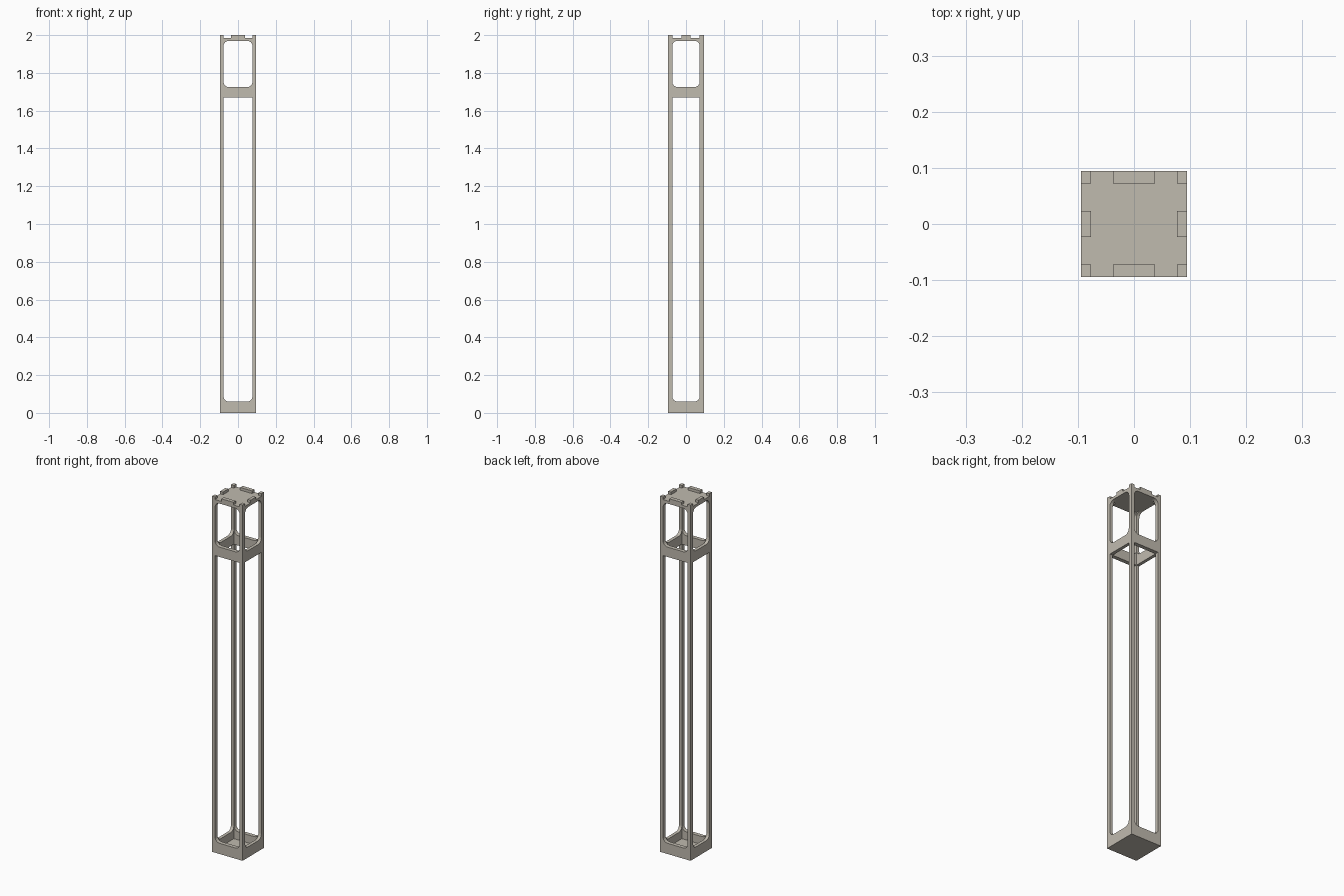
import bpy, bmesh
from math import pi, cos, sin
from mathutils import Matrix, Vector

cube = bpy.data.objects.get("Cube")
if cube:
    bpy.data.objects.remove(cube, do_unlink=True)

HALF = 0.0945              # half of the outer width
POST_X, POST_Y = 0.018, 0.022
TOP, PLATE = 2.0, 0.015
RADIUS = 0.028             # rounded corners of the openings

mat = bpy.data.materials.new("warm_grey")
mat.use_nodes = True
colour = (0.53, 0.495, 0.43, 1)
mat.diffuse_color = colour
mat.node_tree.nodes["Principled BSDF"].inputs["Base Color"].default_value = colour


def finish(name, bm):
    bmesh.ops.recalc_face_normals(bm, faces=bm.faces)
    mesh = bpy.data.meshes.new(name)
    bm.to_mesh(mesh)
    bm.free()
    mesh.materials.append(mat)
    obj = bpy.data.objects.new(name, mesh)
    bpy.context.collection.objects.link(obj)


def box(name, low, high):
    bm = bmesh.new()
    low, high = Vector(low), Vector(high)
    bmesh.ops.create_cube(bm, size=1, matrix=Matrix.Translation((low + high) / 2)
                          @ Matrix.Diagonal((*(high - low), 1)))
    finish(name, bm)


def fillet(half, z, up):
    """Right-hand end curve where a rail flares into its post."""
    pts = []
    for i in range(7):
        a = i / 6 * pi / 2
        pts.append((half - RADIUS * (1 - cos(a)), z + up * RADIUS * (1 - sin(a))))
    return pts


def rail(name, half, outline, thick, angle):
    """Mirror the right half of a profile and extrude it inward from the outer face."""
    outline = outline + [(-x, z) for x, z in reversed(outline)]
    bm = bmesh.new()
    face = bm.faces.new([bm.verts.new((x, -HALF, z)) for x, z in outline])
    new = bmesh.ops.extrude_face_region(bm, geom=[face])["geom"]
    bmesh.ops.translate(bm, vec=(0, thick, 0),
                        verts=[v for v in new if isinstance(v, bmesh.types.BMVert)])
    bmesh.ops.rotate(bm, verts=bm.verts, matrix=Matrix.Rotation(angle, 3, "Z"))
    finish(name, bm)


# Corner posts
for sx, side in ((1, "left"), (-1, "right")):
    for sy, end in ((-1, "front"), (1, "back")):
        x = sorted((sx * HALF, sx * (HALF - POST_X)))
        y = sorted((sy * HALF, sy * (HALF - POST_Y)))
        box(f"{end}_{side}_post", (x[0], y[0], 0), (x[1], y[1], TOP))

# Base, middle and top rails on every side
for i, side in enumerate(("front", "left", "back", "right")):
    if i % 2 == 0:
        half, thick, tab = HALF - POST_X, POST_Y, 0.037
    else:
        half, thick, tab = HALF - POST_Y, POST_X, 0.023
    angle = i * pi / 2
    rail(f"{side}_base_rail", half, [(half, 0)] + fillet(half, 0.06, 1), thick, angle)
    rail(f"{side}_middle_rail", half, [(half, 1.67)] + fillet(half, 1.725, 1), thick, angle)
    edge = TOP - PLATE
    top = fillet(half, edge - PLATE, -1)[::-1]
    top += [(half, edge), (tab, edge), (tab, TOP)]
    rail(f"{side}_top_rail", half, top, thick, angle)

# Floor and roof plates set between the rails
ix, iy = HALF - POST_X, HALF - POST_Y
box("floor_plate", (-ix, -iy, 0), (ix, iy, PLATE))
box("roof_plate", (-ix, -iy, TOP - 2 * PLATE), (ix, iy, TOP - PLATE))
